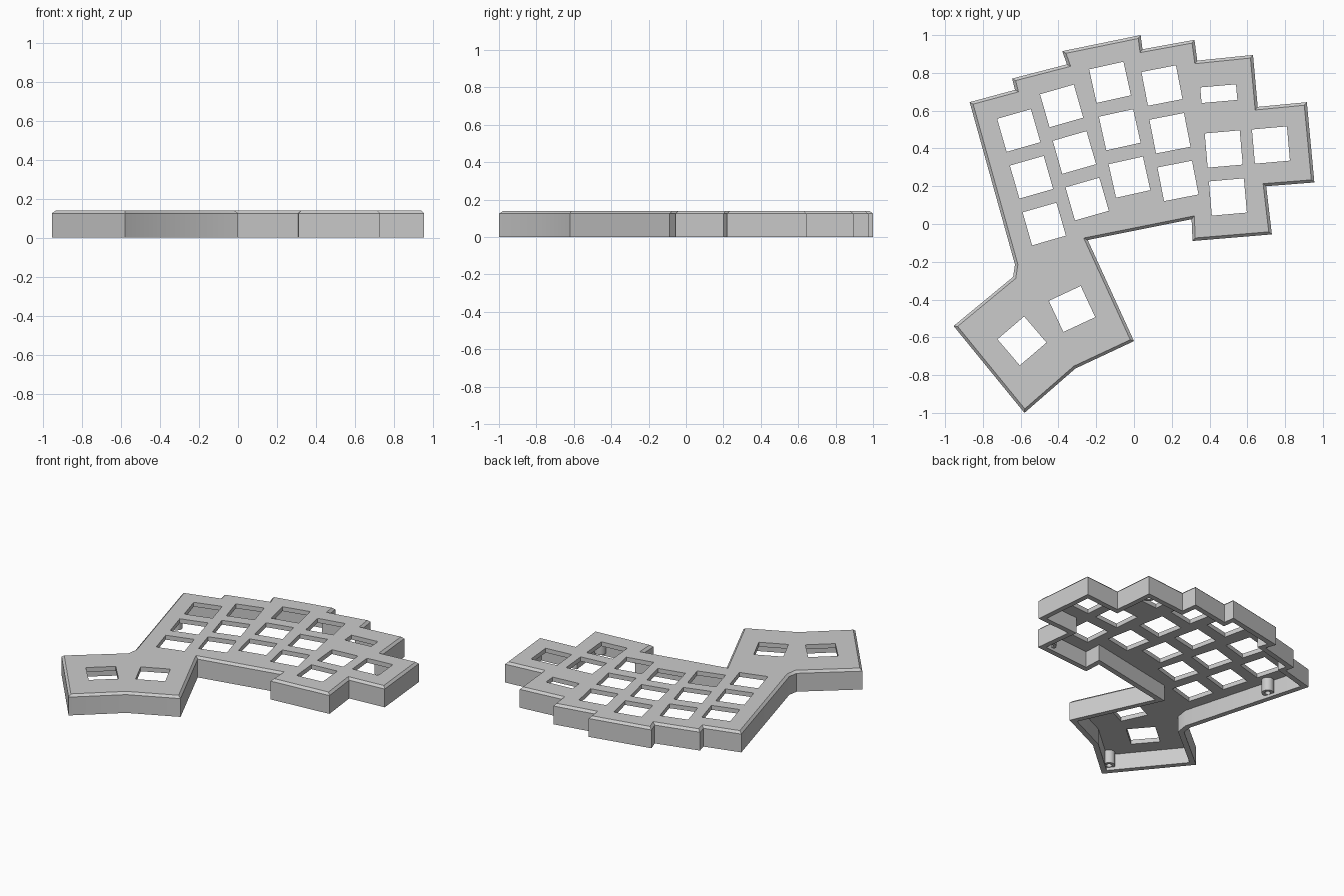
import bpy, bmesh, math
from mathutils import Vector, Matrix

cube = bpy.data.objects.get("Cube")
if cube:
    bpy.data.objects.remove(cube, do_unlink=True)

HEIGHT, CHAMFER, WALL, PLATE = 0.14, 0.015, 0.035, 0.03

grey = bpy.data.materials.new("light grey plastic")
grey.use_nodes = True
grey.diffuse_color = (0.6, 0.6, 0.6, 1)
grey.node_tree.nodes["Principled BSDF"].inputs["Base Color"].default_value = (0.6, 0.6, 0.6, 1)

# Case outline, clockwise from the back right corner
OUTLINE = [Vector(p) for p in (
    (-.87, .645), (-.63, .71), (-.645, .77), (-.355, .845), (-.38, .915),
    (.035, 1), (.045, .925), (.32, .975), (.335, .865), (.63, .895),
    (.655, .62), (.915, .645), (.955, .22), (.70, .20), (.73, -.055),
    (.31, -.09), (.305, .025), (-.245, -.085), (0, -.62), (-.31, -.765),
    (-.58, -1), (-.955, -.54), (-.64, -.28), (-.63, -.215))]


def inset(points, d):
    """Move every side of a clockwise outline inwards by d."""
    result = []
    for i, p in enumerate(points):
        a = (p - points[i - 1]).normalized()
        b = (points[(i + 1) % len(points)] - p).normalized()
        na, nb = Vector((a.y, -a.x)), Vector((b.y, -b.x))
        result.append(p + (na + nb) * d / (1 + na.dot(nb)))
    return result


def make_object(name, bm):
    bmesh.ops.recalc_face_normals(bm, faces=bm.faces)
    mesh = bpy.data.meshes.new(name)
    bm.to_mesh(mesh)
    bm.free()
    mesh.materials.append(grey)
    obj = bpy.data.objects.new(name, mesh)
    bpy.context.collection.objects.link(obj)
    return obj


def loft(bm, rings):
    """Skin consecutive rings of vertices and cap both ends."""
    rows = [[bm.verts.new((p.x, p.y, z)) for p in pts] for pts, z in rings]
    for low, high in zip(rows, rows[1:]):
        for i in range(len(low)):
            bm.faces.new((low[i - 1], low[i], high[i], high[i - 1]))
    bm.faces.new(rows[0])
    bm.faces.new(rows[-1])


# Hollow case: cavity roof, inner wall, rim, outer wall, chamfer, top plate
bm = bmesh.new()
inner = inset(OUTLINE, WALL)
loft(bm, [(inner, HEIGHT - PLATE), (inner, 0), (OUTLINE, 0),
          (OUTLINE, HEIGHT - CHAMFER), (inset(OUTLINE, CHAMFER), HEIGHT)])
case = make_object("keyboard_case", bm)

# Switch openings: first centre, last centre, count, tilt in degrees
KEY = (.186, .182)
COLUMNS = [
    ((-.61, .495), (-.475, 0), 3, 16),
    ((-.383, .625), (-.248, .132), 3, 16),
    ((-.127, .75), (-.024, .248), 3, 12.5),
    ((.148, .733), (.233, .228), 3, 11),
    ((.475, .397), (.497, .143), 2, 5),
    ((.725, .418), (.725, .418), 1, 5),
    ((-.328, -.45), (-.328, -.45), 1, 25),
    ((-.593, -.619), (-.593, -.619), 1, 40.5)]

bm = bmesh.new()


def cut_box(centre, size, tilt):
    matrix = (Matrix.Translation((centre[0], centre[1], HEIGHT))
              @ Matrix.Rotation(math.radians(tilt), 4, 'Z')
              @ Matrix.Diagonal((size[0], size[1], 0.2, 1)))
    bmesh.ops.create_cube(bm, size=1, matrix=matrix)


for first, last, count, tilt in COLUMNS:
    for i in range(count):
        t = i / max(count - 1, 1)
        cut_box(Vector(first).lerp(Vector(last), t), KEY, tilt)
cut_box((.449, .69), (.19, .083), 5)  # connector slot
cutter = make_object("opening_cutter", bm)
cutter.hide_render = True

cut = case.modifiers.new("openings", 'BOOLEAN')
cut.operation, cut.solver, cut.object = 'DIFFERENCE', 'EXACT', cutter
bpy.context.view_layer.objects.active = case
case.select_set(True)
bpy.ops.object.modifier_apply(modifier=cut.name)
bpy.data.objects.remove(cutter, do_unlink=True)


# Screw posts: hollow tubes under the plate
def screw_post(name, x, y, radius=.038, bore=.018, bottom=.02):
    bm = bmesh.new()
    circle = [Vector((math.cos(a), math.sin(a)))
              for a in (math.tau * i / 24 for i in range(24))]
    top = HEIGHT - PLATE + .005
    bore_ring, outer_ring = [c * bore for c in circle], [c * radius for c in circle]
    loft(bm, [(bore_ring, top - .02), (bore_ring, bottom), (outer_ring, bottom), (outer_ring, top)])
    post = make_object(name, bm)
    post.location = (x, y, 0)
    return post


parts = [case,
         screw_post("screw_post_back", .575, .825),
         screw_post("screw_post_front", .66, -.02),
         screw_post("screw_post_side", -.745, .40),
         screw_post("screw_post_thumb", -.57, -.92)]

bpy.ops.object.select_all(action='DESELECT')
for part in parts:
    part.select_set(True)
bpy.context.view_layer.objects.active = case
bpy.ops.object.shade_smooth_by_angle(angle=math.radians(30))
